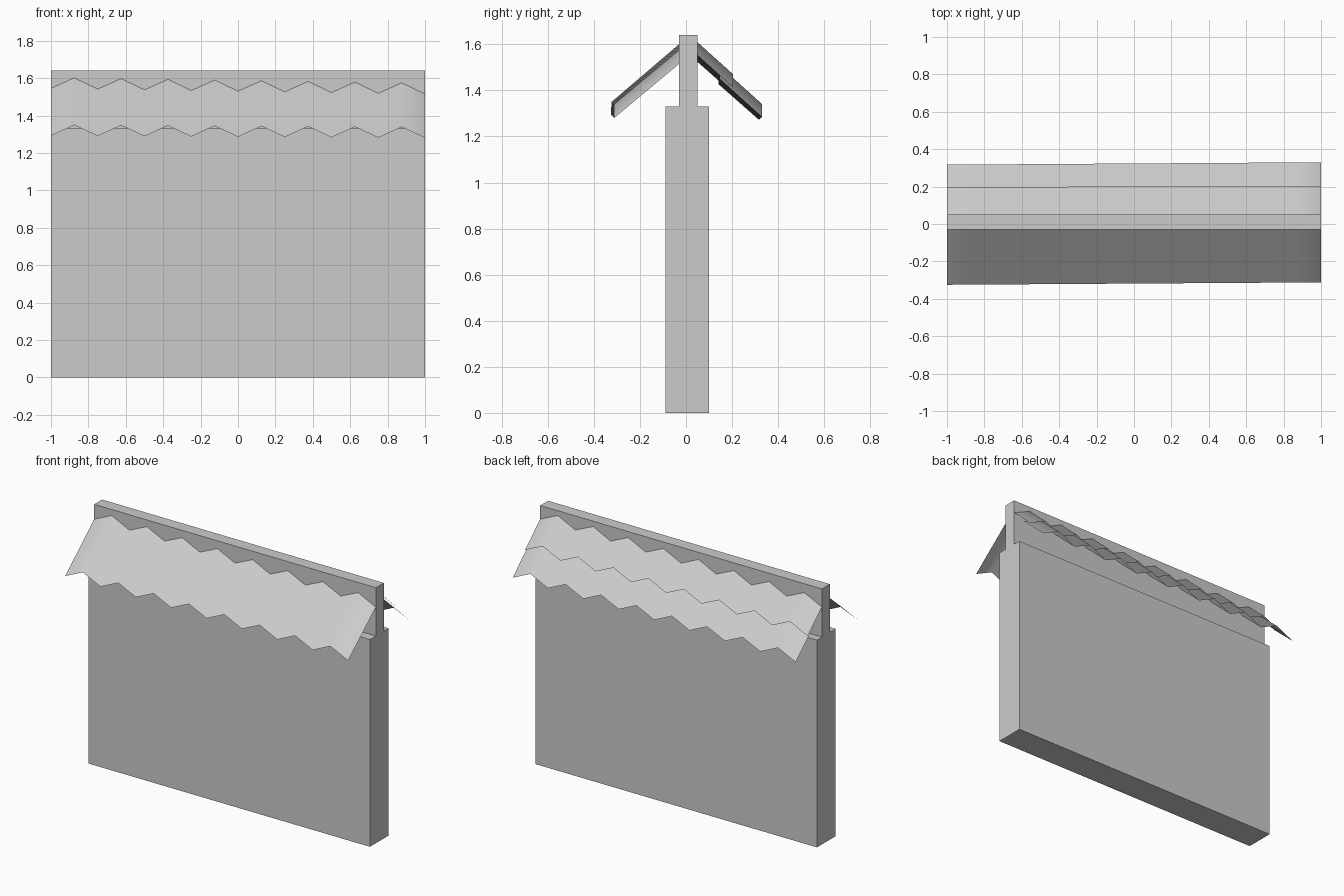
import bpy, bmesh

if "Cube" in bpy.data.objects:
    bpy.data.objects.remove(bpy.data.objects["Cube"])


def finish(bm, name, smooth):
    mesh = bpy.data.meshes.new(name)
    bm.to_mesh(mesh)
    bm.free()
    for p in mesh.polygons:
        p.use_smooth = smooth
    obj = bpy.data.objects.new(name, mesh)
    bpy.context.collection.objects.link(obj)
    return obj


# Wall with a narrower top strip: stepped profile (y, z) extruded along x
profile = [(-0.09, 0), (0.10, 0), (0.10, 1.33), (0.05, 1.33),
           (0.05, 1.64), (-0.03, 1.64), (-0.03, 1.33), (-0.09, 1.33)]
bm = bmesh.new()
face = bm.faces.new([bm.verts.new((-1, y, z)) for y, z in profile])
ext = bmesh.ops.extrude_face_region(bm, geom=[face])
moved = [v for v in ext["geom"] if isinstance(v, bmesh.types.BMVert)]
bmesh.ops.translate(bm, verts=moved, vec=(2, 0, 0))
bmesh.ops.recalc_face_normals(bm, faces=bm.faces)
finish(bm, "wall", False)


# Corrugated sheet, slightly crooked: side is -1 for front, 1 for back.
# t0..t1 is the stretch of slope covered, 0 at the ridge and 1 at the eave.
def sheet(name, side, t0, t1, lift=0.0):
    ridge_y = -0.03 if side < 0 else 0.05
    bm = bmesh.new()
    rows = []
    for t in (t0, t1):
        row = []
        for i in range(17):
            x = -1 + i * 0.125
            s = (x * -side + 1) / 2      # 0 at the high end, 1 at the low end
            top = 1.545 - 0.03 * s
            low = 1.292 - 0.012 * s
            eave = side * ((0.325 if side < 0 else 0.33) - 0.013 * s)
            y = ridge_y + (eave - ridge_y) * t
            z = top + (low - top) * t + 0.058 * (i % 2) + lift
            row.append(bm.verts.new((x, y, z)))
        rows.append(row)
    for i in range(16):
        quad = [rows[0][i], rows[1][i], rows[1][i + 1], rows[0][i + 1]]
        bm.faces.new(quad if side < 0 else quad[::-1])
    return finish(bm, name, True)


# Front roof slope, then two overlapping rows at the back
sheet("front_roof_sheet", -1, 0, 1)
sheet("back_upper_roof_sheet", 1, 0, 0.55, 0.008)
sheet("back_lower_roof_sheet", 1, 0.34, 1, -0.008)
